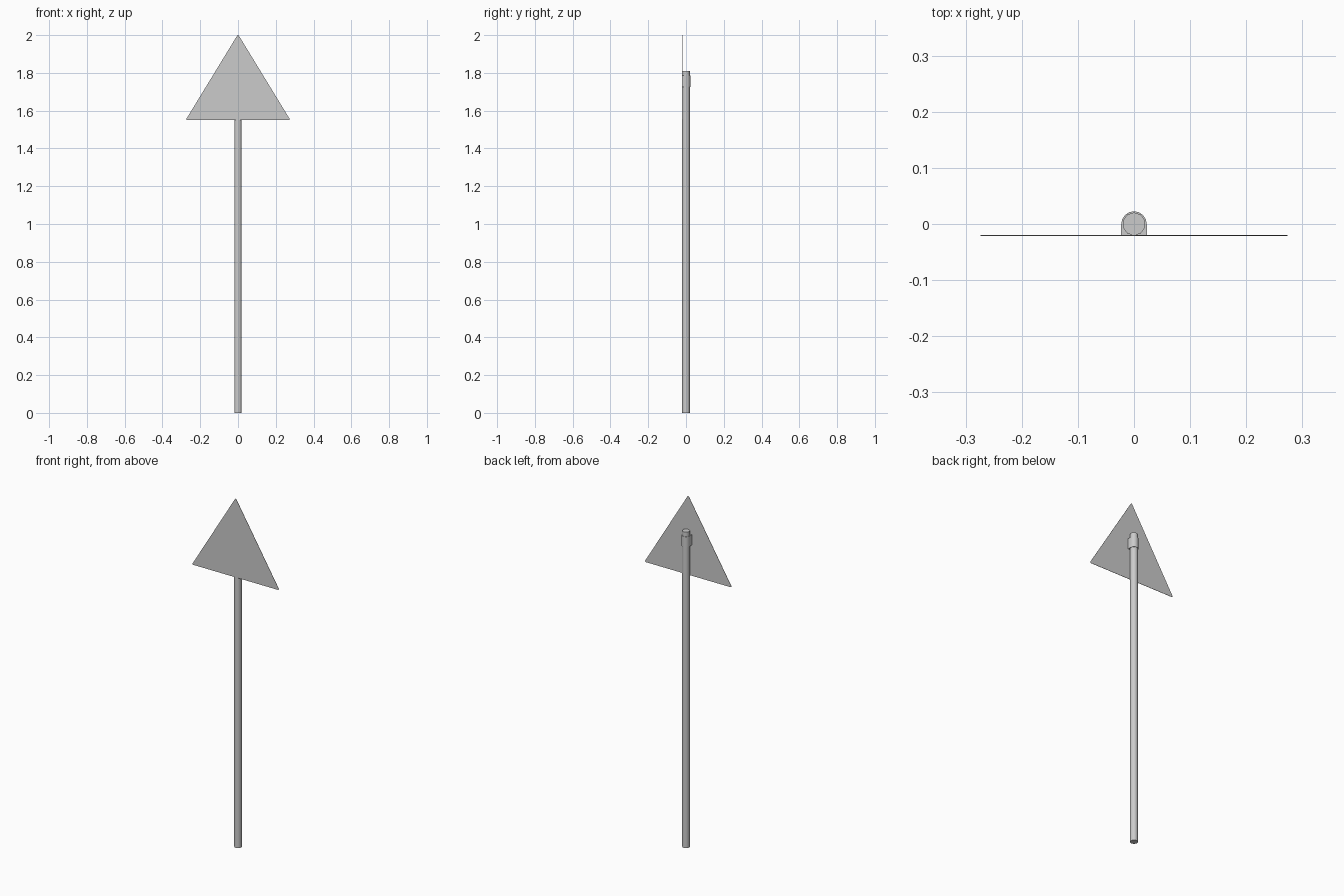
import bpy, bmesh
from math import atan2, cos, sin, pi
from mathutils import Vector

if "Cube" in bpy.data.objects:
    bpy.data.objects.remove(bpy.data.objects["Cube"])


def extrude_profile(name, points, offset):
    """Closed outline of 3D points, extruded by an offset vector."""
    bm = bmesh.new()
    face = bm.faces.new([bm.verts.new(p) for p in points])
    ext = bmesh.ops.extrude_face_region(bm, geom=[face])
    verts = [v for v in ext["geom"] if isinstance(v, bmesh.types.BMVert)]
    bmesh.ops.translate(bm, verts=verts, vec=Vector(offset))
    # the source face may be kept or consumed by the extrusion: close any opening
    bmesh.ops.holes_fill(bm, edges=[e for e in bm.edges if e.is_boundary], sides=0)
    bmesh.ops.recalc_face_normals(bm, faces=bm.faces)
    mesh = bpy.data.meshes.new(name)
    bm.to_mesh(mesh)
    bm.free()
    obj = bpy.data.objects.new(name, mesh)
    bpy.context.collection.objects.link(obj)
    bpy.ops.object.select_all(action='DESELECT')
    obj.select_set(True)
    bpy.context.view_layer.objects.active = obj
    bpy.ops.object.shade_smooth_by_angle(angle=0.75)
    return obj


# Post: ten-sided tube standing on the ground
R = 0.0205
post = [(R * sin(2 * pi * i / 10), R * cos(2 * pi * i / 10), 0) for i in range(10)]
extrude_profile("post", post, (0, 0, 1.81))

# Clamp: U-shaped band around the back of the post
r = 0.0228
band = [(r * cos(pi * i / 8), r * sin(pi * i / 8), 1.725) for i in range(9)]
band += [(-r, -0.0195, 1.725), (r, -0.0195, 1.725)]
extrude_profile("clamp", band, (0, 0, 0.06))

# Sign plate: thin triangle with slightly rounded corners
half, low, high, rc = 0.2735, 1.55, 2.0, 0.005
slope = atan2(half - rc, high - low - 2 * rc)
corners = [
    (half - rc, low + rc, -pi / 2, slope),
    (0, high - rc, slope, pi - slope),
    (-half + rc, low + rc, pi - slope, 3 * pi / 2),
]
plate = []
for cx, cz, a0, a1 in corners:
    for i in range(5):
        a = a0 + (a1 - a0) * i / 4
        plate.append((cx + rc * cos(a), -0.0212, cz + rc * sin(a)))
extrude_profile("sign_plate", plate, (0, 0.0015, 0))
